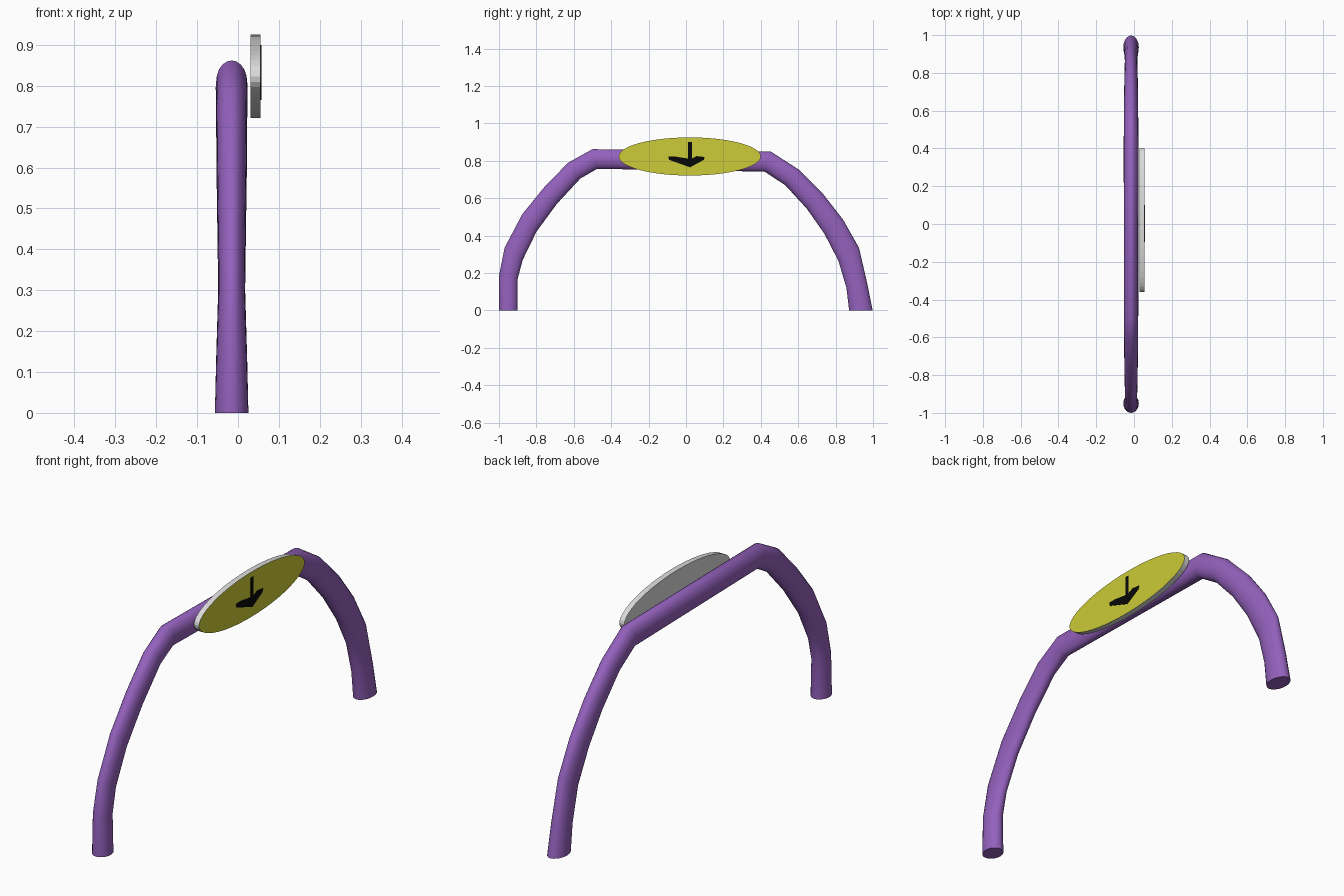
import bpy, bmesh, math
from mathutils import Vector

if "Cube" in bpy.data.objects:
    bpy.data.objects.remove(bpy.data.objects["Cube"])


def mat(name, srgb):
    m = bpy.data.materials.new(name)
    lin = [c / 12.92 if c < 0.04045 else ((c + 0.055) / 1.055) ** 2.4 for c in srgb]
    m.diffuse_color = (*lin, 1)
    m.use_nodes = True
    m.node_tree.nodes["Principled BSDF"].inputs["Base Color"].default_value = m.diffuse_color
    return m


purple = mat("purple paint", (0.58, 0.38, 0.74))
yellow = mat("yellow sign face", (0.80, 0.80, 0.22))
grey = mat("light grey metal", (0.86, 0.86, 0.86))
black = mat("black arrow", (0.03, 0.03, 0.03))


def finish(bm, name, mats):
    bmesh.ops.recalc_face_normals(bm, faces=bm.faces)
    me = bpy.data.meshes.new(name)
    bm.to_mesh(me)
    bm.free()
    ob = bpy.data.objects.new(name, me)
    bpy.context.collection.objects.link(ob)
    for m in mats:
        me.materials.append(m)
    return ob


def smooth(ob, angle):
    bpy.ops.object.select_all(action='DESELECT')
    ob.select_set(True)
    bpy.context.view_layer.objects.active = ob
    bpy.ops.object.shade_smooth_by_angle(angle=math.radians(angle))


def prism(outline, x0, x1):
    """Extrude a y,z outline along x; returns bmesh and its +x face."""
    bm = bmesh.new()
    back = [bm.verts.new((x0, y, z)) for y, z in outline]
    front = [bm.verts.new((x1, y, z)) for y, z in outline]
    bm.faces.new(back)
    cap = bm.faces.new(front)
    n = len(outline)
    for i in range(n):
        j = (i + 1) % n
        bm.faces.new((back[i], back[j], front[j], front[i]))
    return bm, cap


# Bent pipe arch: outer (y, z), inner (y, z), half width in x
arch = [
    ((-1.0, 0), (-.90, 0), .041),
    ((-1.0, .185), (-.90, .17), .036),
    ((-.97, .335), (-.873, .27), .032),
    ((-.875, .515), (-.80, .42), .034),
    ((-.757, .66), (-.69, .57), .036),
    ((-.63, .79), (-.565, .705), .037),
    ((-.50, .862), (-.475, .757), .038),
    ((.452, .85), (.42, .742), .039),
    ((.60, .755), (.53, .67), .038),
    ((.735, .62), (.645, .545), .037),
    ((.84, .485), (.74, .41), .035),
    ((.925, .335), (.815, .265), .033),
    ((.97, .14), (.858, .12), .038),
    ((.998, 0), (.872, 0), .041),
]
SIDES, CX = 20, -0.0155
bm = bmesh.new()
rings = []
for o, i, rx in arch:
    o, i = Vector((CX, *o)), Vector((CX, *i))
    mid, half = (o + i) / 2, (o - i) / 2
    ring = []
    for k in range(SIDES):
        a = 2 * math.pi * k / SIDES
        ring.append(bm.verts.new(mid + half * math.cos(a) + Vector((rx * math.sin(a), 0, 0))))
    rings.append(ring)
for a, b in zip(rings, rings[1:]):
    for k in range(SIDES):
        j = (k + 1) % SIDES
        bm.faces.new((a[k], a[j], b[j], b[k]))
bm.faces.new(rings[0])
bm.faces.new(rings[-1])
smooth(finish(bm, "pipe_arch", [purple]), 40)

# Oval sign plate, yellow on its +x face
CY, CZ = 0.02, 0.823
oval = [(CY + .38 * math.cos(2 * math.pi * k / 48), CZ + .102 * math.sin(2 * math.pi * k / 48))
        for k in range(48)]
bm, cap = prism(oval, .03, .0555)
cap.material_index = 1
finish(bm, "oval_sign", [grey, yellow])

# Downward arrow on the sign
arrow = [(.011, .90), (.031, .90), (.031, .812), (.058, .825), (.10, .82), (.095, .805),
         (.022, .765), (-.09, .805), (-.095, .822), (-.055, .822), (.011, .812)]
bm, _ = prism(arrow, .0545, .0575)
finish(bm, "down_arrow", [black])
